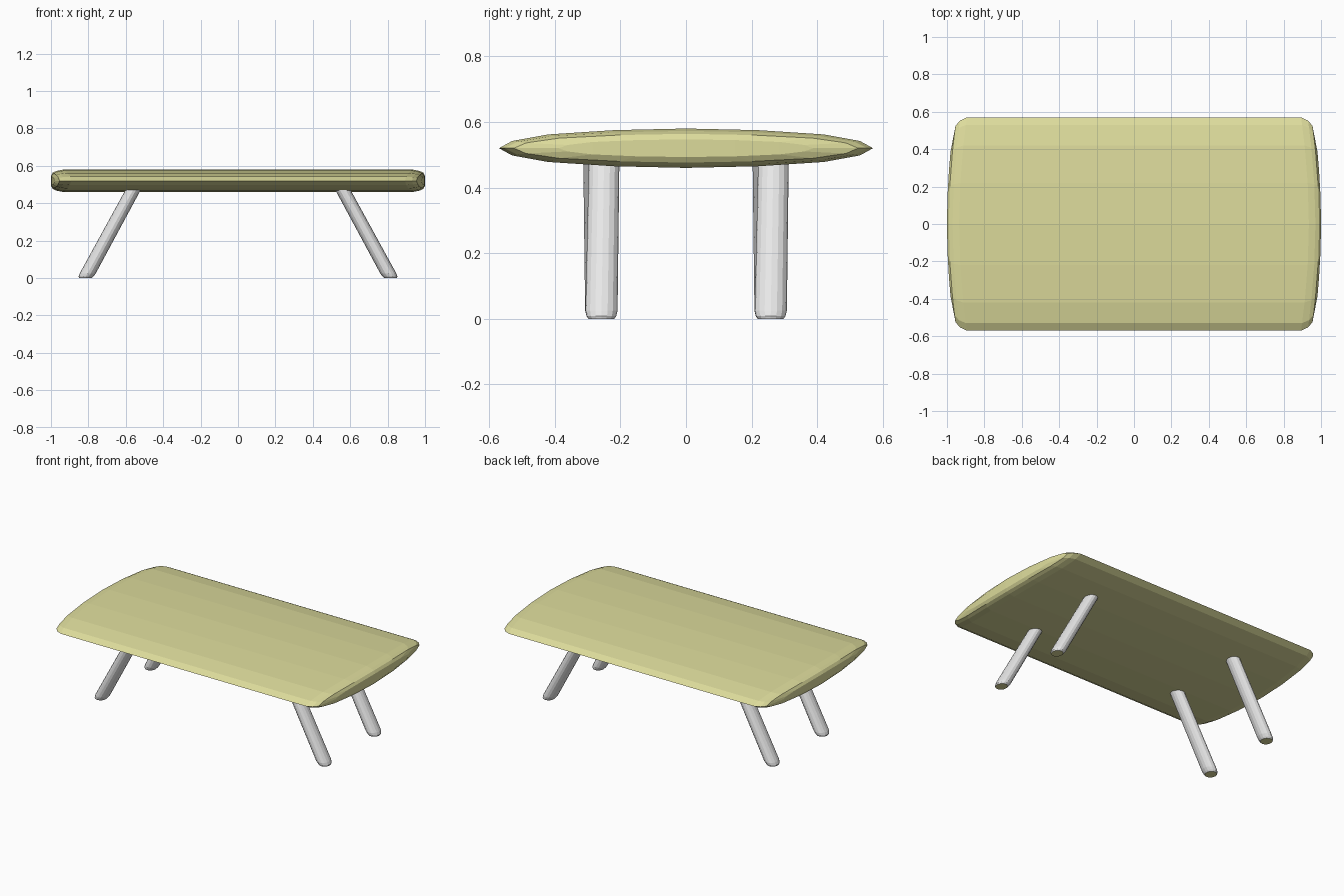
import bpy, bmesh, math

if "Cube" in bpy.data.objects:
    bpy.data.objects.remove(bpy.data.objects["Cube"])


def material(name, rgb):
    m = bpy.data.materials.new(name)
    m.diffuse_color = (*rgb, 1)
    m.use_nodes = True
    m.node_tree.nodes["Principled BSDF"].inputs["Base Color"].default_value = m.diffuse_color
    return m


olive = material("pale olive", (0.72, 0.71, 0.33))
grey = material("light grey", (0.8, 0.8, 0.8))


def finish(bm, name, mats):
    bmesh.ops.recalc_face_normals(bm, faces=bm.faces)
    me = bpy.data.meshes.new(name)
    bm.to_mesh(me)
    bm.free()
    for m in mats:
        me.materials.append(m)
    ob = bpy.data.objects.new(name, me)
    bpy.context.collection.objects.link(ob)
    return ob


def bridge(bm, a, b):
    n = len(a)
    for i in range(n):
        bm.faces.new((a[i], a[(i + 1) % n], b[(i + 1) % n], b[i]))


# Table top: lens-shaped cross-section, with softly rounded, bowed ends
half = [(-0.57, 0), (-0.53, 0.022), (-0.42, 0.042), (-0.22, 0.055), (0, 0.06),
        (0.22, 0.055), (0.42, 0.042), (0.53, 0.022), (0.57, 0)]
profile = half + [(y, -z) for y, z in reversed(half[1:-1])]
ends = [(0.935, 1, 1), (0.97, 0.97, 0.88), (0.99, 0.92, 0.73), (1.0, 0.68, 0.45)]
stations = [(-1, *e) for e in reversed(ends)] + [(1, *e) for e in ends]
bm = bmesh.new()
rings = []
for side, x, sy, sz in stations:
    rings.append([bm.verts.new((side * (x - 0.042 * (y * sy / 0.57) ** 2), y * sy, 0.52 + z * sz))
                  for y, z in profile])
for a, b in zip(rings, rings[1:]):
    bridge(bm, a, b)
# Close the bowed ends with strips between upper and lower profile points
n = len(profile)
for r in (rings[0], rings[-1]):
    for i in range(len(half) - 1):
        quad = []
        for v in (r[i], r[i + 1], r[(n - i - 1) % n], r[(n - i) % n]):
            if v not in quad:
                quad.append(v)
        bm.faces.new(quad)
finish(bm, "table_top", [olive])


# Splayed legs with horizontal, chamfered feet
def leg(name, sx, sy):
    bm = bmesh.new()
    rings = []
    for z, s in ((0.003, 0.8), (0.008, 0.92), (0.025, 1), (0.49, 0.95)):
        t = z / 0.46
        cx = sx * (0.817 - 0.25 * t)
        cy = sy * 0.258 + sx * 0.008 * t
        rings.append([bm.verts.new((cx + 0.043 * s * math.cos(a), cy + 0.049 * s * math.sin(a), z))
                      for a in (2 * math.pi * i / 16 for i in range(16))])
    for a, b in zip(rings, rings[1:]):
        bridge(bm, a, b)
    bm.faces.new(rings[-1])
    foot = bm.faces.new(rings[0])
    foot.material_index = 1
    for v in rings[0]:
        v.co.z = 0
    finish(bm, name, [grey, olive])


for sx, xn in ((-1, "left"), (1, "right")):
    for sy, yn in ((-1, "front"), (1, "back")):
        leg(f"{yn}_{xn}_leg", sx, sy)
